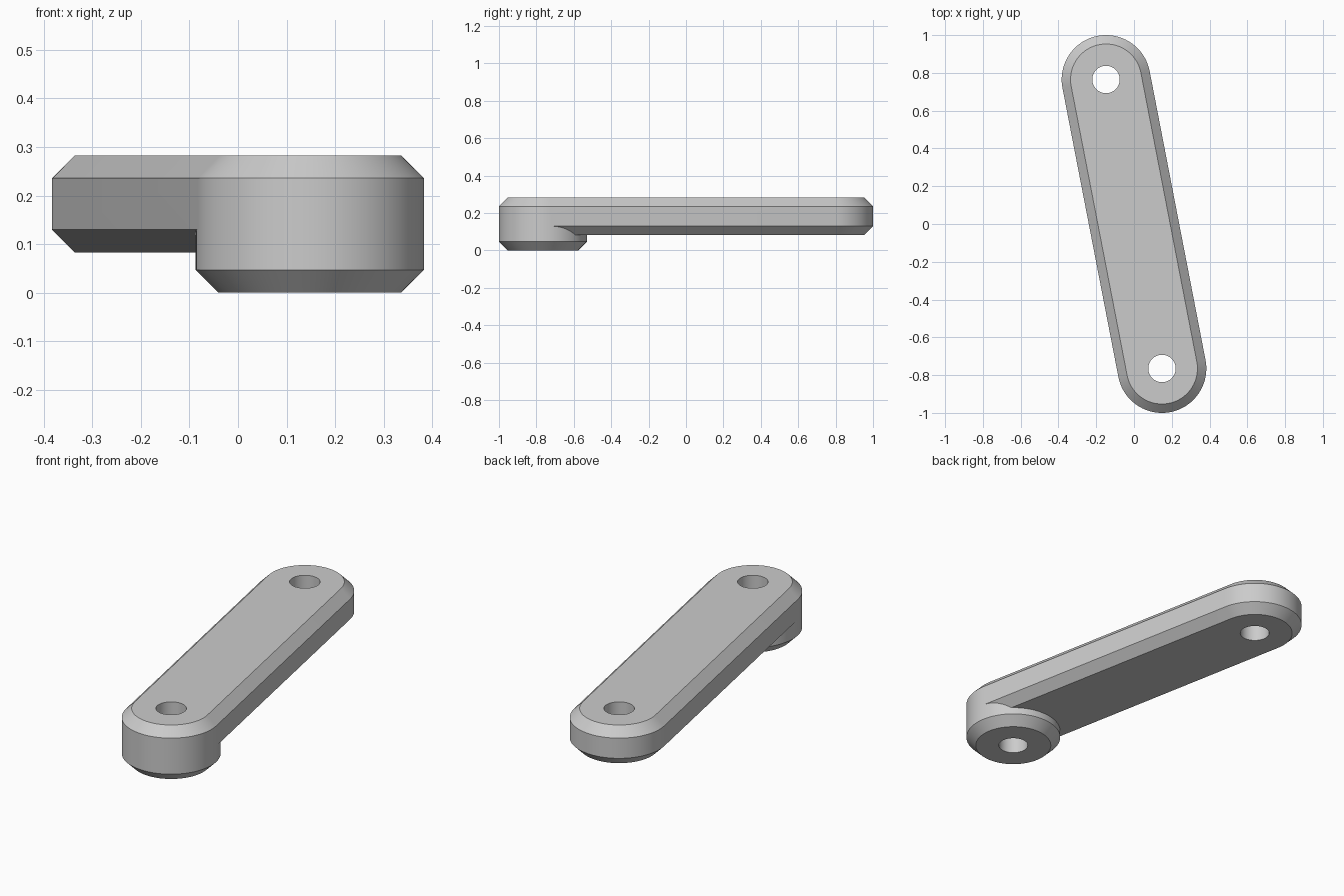
import bpy, bmesh, math
from mathutils import Vector

if "Cube" in bpy.data.objects:
    bpy.data.objects.remove(bpy.data.objects["Cube"], do_unlink=True)

FRONT = Vector((0.148, -0.765))
BACK = -FRONT
RADIUS, BEVEL, HOLE = 0.235, 0.047, 0.0725
TOP, ARM_BOTTOM = 0.283, 0.083
STEPS = 48  # segments per half circle

grey = bpy.data.materials.new("plain grey")
grey.use_nodes = True
grey.diffuse_color = (0.6, 0.6, 0.6, 1)
grey.node_tree.nodes["Principled BSDF"].inputs["Base Color"].default_value = (0.6, 0.6, 0.6, 1)


def outline(first, second, radius):
    """Rounded outline around two centres; a circle if they coincide."""
    axis = BACK - FRONT
    start = math.atan2(axis.y, axis.x) + math.pi / 2
    points = []
    for centre, turn in ((first, start), (second, start + math.pi)):
        # a circle shares the joint points between its two halves
        count = STEPS if first == second else STEPS + 1
        for i in range(count):
            a = turn + math.pi * i / STEPS
            points.append(centre + radius * Vector((math.cos(a), math.sin(a))))
    return points


def stack(name, first, second, profile):
    """Solid made of outlines at (height, radius) levels."""
    bm = bmesh.new()
    rings = [[bm.verts.new((p.x, p.y, z)) for p in outline(first, second, r)]
             for z, r in profile]
    for low, high in zip(rings, rings[1:]):
        n = len(low)
        for i in range(n):
            j = (i + 1) % n
            bm.faces.new((low[i], low[j], high[j], high[i]))
    bm.faces.new(rings[0][::-1])
    bm.faces.new(rings[-1])
    bmesh.ops.recalc_face_normals(bm, faces=bm.faces)
    mesh = bpy.data.meshes.new(name)
    bm.to_mesh(mesh)
    bm.free()
    mesh.materials.append(grey)
    obj = bpy.data.objects.new(name, mesh)
    bpy.context.collection.objects.link(obj)
    return obj


def combine(target, tool, operation):
    """Apply a boolean and discard the tool."""
    mod = target.modifiers.new(operation.title(), "BOOLEAN")
    mod.operation, mod.solver, mod.object = operation, "EXACT", tool
    bpy.context.view_layer.objects.active = target
    bpy.ops.object.modifier_apply(modifier=mod.name)
    bpy.data.objects.remove(tool, do_unlink=True)


# Long arm with chamfered top and bottom rims
arm = stack("link_arm", FRONT, BACK, [
    (ARM_BOTTOM, RADIUS - BEVEL), (ARM_BOTTOM + BEVEL, RADIUS),
    (TOP - BEVEL, RADIUS), (TOP, RADIUS - BEVEL)])

# Deeper round boss under the front end
boss = stack("front_boss", FRONT, FRONT, [
    (0, RADIUS - BEVEL), (BEVEL, RADIUS), (TOP - BEVEL, RADIUS)])
combine(arm, boss, "UNION")

# Pin holes through both ends
for centre in (FRONT, BACK):
    drill = stack("pin_hole_cutter", centre, centre, [(-0.1, HOLE), (TOP + 0.1, HOLE)])
    drill.hide_render = True
    combine(arm, drill, "DIFFERENCE")

# Smooth round walls, crisp chamfer edges
bpy.ops.object.select_all(action="DESELECT")
arm.select_set(True)
bpy.context.view_layer.objects.active = arm
bpy.ops.object.shade_smooth_by_angle(angle=math.radians(30))
